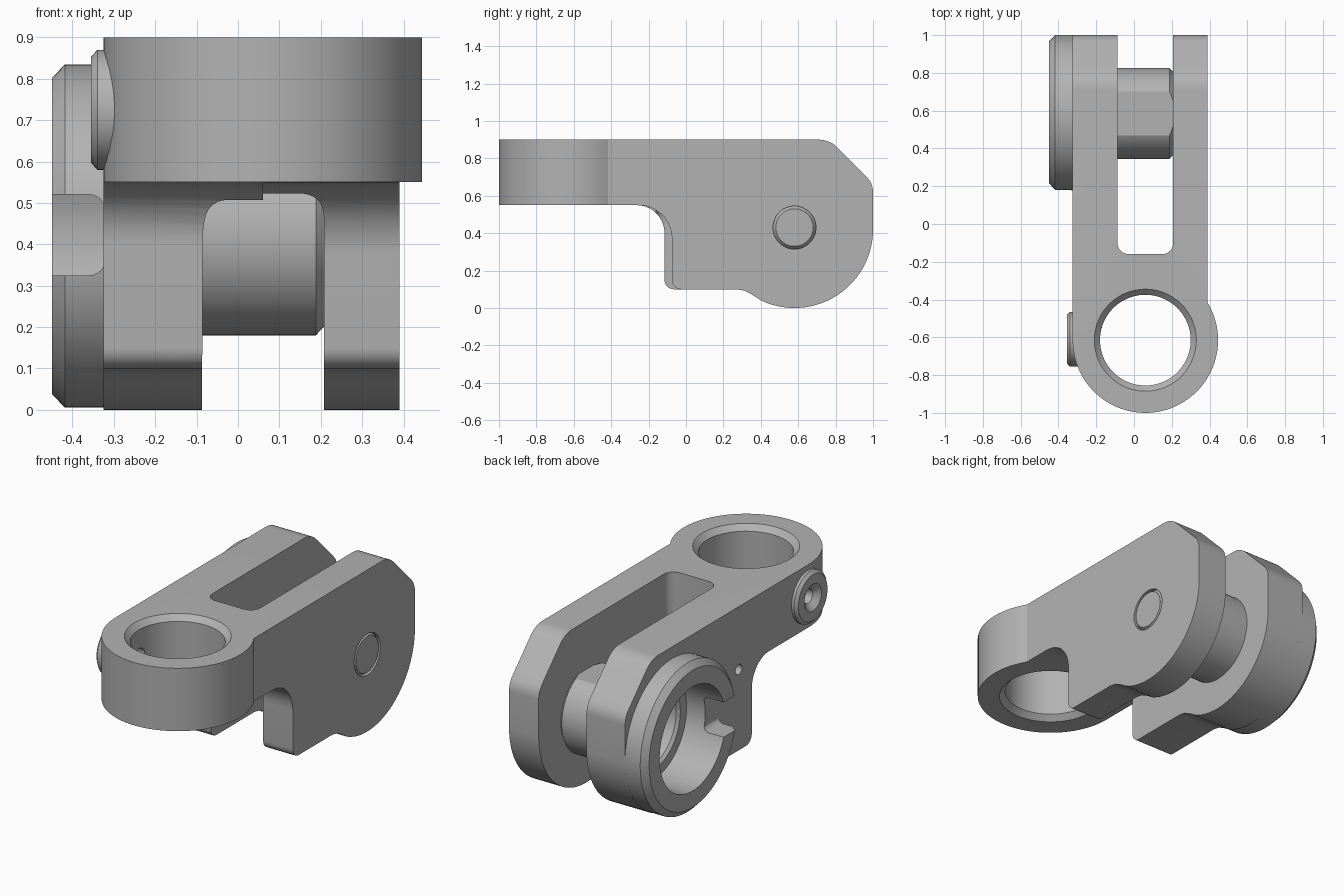
import bpy, bmesh
from math import sin, cos, pi, radians
from mathutils import Vector

if "Cube" in bpy.data.objects:
    bpy.data.objects.remove(bpy.data.objects["Cube"])

steel = bpy.data.materials.new("plain grey")
steel.use_nodes = True
GREY = (0.45, 0.45, 0.45, 1)
steel.diffuse_color = GREY
steel.node_tree.nodes["Principled BSDF"].inputs["Base Color"].default_value = GREY


def finish(bm, name):
    bmesh.ops.remove_doubles(bm, verts=bm.verts, dist=1e-5)
    bmesh.ops.recalc_face_normals(bm, faces=bm.faces)
    mesh = bpy.data.meshes.new(name)
    bm.to_mesh(mesh)
    bm.free()
    ob = bpy.data.objects.new(name, mesh)
    bpy.context.collection.objects.link(ob)
    mesh.materials.append(steel)
    return ob


def arc(cx, cy, r, a0, a1, n=10):
    angles = [radians(a0 + (a1 - a0) * i / n) for i in range(n + 1)]
    return [(cx + r * cos(a), cy + r * sin(a)) for a in angles]


def prism(name, pts, axis, lo, hi):
    """Extrude a 2D outline along an axis; the outline uses the other two axes in order."""
    bm = bmesh.new()

    def place(p, h):
        co = list(p)
        co.insert("XYZ".index(axis), h)
        return bm.verts.new(co)
    a = [place(p, lo) for p in pts]
    b = [place(p, hi) for p in pts]
    bm.faces.new(a)
    bm.faces.new(b)
    for i in range(len(pts)):
        j = (i + 1) % len(pts)
        bm.faces.new((a[i], a[j], b[j], b[i]))
    return finish(bm, name)


def lathe(name, profile, axis, c, n=72):
    """Revolve a closed (radius, height) profile about the X or Z axis through c."""
    bm = bmesh.new()
    rings = []
    for k in range(n):
        t = 2 * pi * k / n
        ring = []
        for r, h in profile:
            u, v = r * cos(t), r * sin(t)
            co = (h, c[0] + u, c[1] + v) if axis == "X" else (c[0] + u, c[1] + v, h)
            ring.append(bm.verts.new(co))
        rings.append(ring)
    for k in range(n):
        p, q = rings[k], rings[(k + 1) % n]
        for i in range(len(profile)):
            j = (i + 1) % len(profile)
            if profile[i][0] or profile[j][0]:
                bm.faces.new((p[i], p[j], q[j], q[i]))
    return finish(bm, name)


def combine(ob, cutter, op="DIFFERENCE"):
    mod = ob.modifiers.new("cut", "BOOLEAN")
    mod.operation, mod.object, mod.solver = op, cutter, "EXACT"
    bpy.context.view_layer.objects.active = ob
    bpy.ops.object.modifier_apply(modifier=mod.name)


def drop(*obs):
    for ob in obs:
        bpy.data.objects.remove(ob)


EYE = (0.06, -0.615)      # big eye, x and y
PIVOT = (0.585, 0.42)     # cross pivot, y and z
PORT = (-0.61, 0.725)     # side boss, y and z

# Body: plan outline trimmed by the side outline
plan = arc(*EYE, 0.385, 180, 391, 48) + [(0.39, 1.1), (-0.325, 1.1)]
body = prism("fork_body", plan, "Z", -0.1, 0.9)
side = ([(-1.2, 0.55)] + arc(-0.265, 0.4, 0.15, 90, 0) + arc(-0.065, 0.15, 0.05, 180, 270, 6)
        + [(0.27, 0.1), (0.31, 0.093), (0.35, 0.073)] + arc(0.58, 0.42, 0.42, 245, 360, 28)
        + arc(0.89, 0.62, 0.11, 0, 45, 6) + arc(0.71, 0.76, 0.14, 45, 90, 6) + [(-1.2, 1.2)])
# Keep the flat top of the plan block: the side outline closes above it
side[-1:] = [(0.71, 1.0), (-1.2, 1.0)]
trim = prism("trim", side, "X", -0.6, 0.6)
combine(body, trim, "INTERSECT")

# Right arm is set back slightly from the left one
relief = prism("relief", [(-0.3, 0.03), (-0.025, 0.03)] + arc(-0.025, 0.15, 0.05, 270, 180, 6)
               + arc(-0.255, 0.37, 0.18, 0, 82) + [(-0.3, 0.545)], "X", 0.06, 0.6)
slot = prism("slot", arc(-0.0275, -0.1, 0.06, 180, 270, 8) + arc(0.1475, -0.1, 0.06, 270, 360, 8)
             + [(0.2075, 1.3), (-0.0875, 1.3)], "Z", -0.3, 1.3)
eye_bore = lathe("eye_bore", [(0, 0.4), (0.30, 0.52), (0.30, 0.52), (0.24, 0.58), (0.24, 0.87),
                              (0.30, 0.93), (0, 0.93)], "Z", EYE, 96)
pin_groove = lathe("pin_groove", [(0.1, 0.395), (0.115, 0.395), (0.115, 0.37), (0.1, 0.389)],
                   "X", (0.58, 0.43))
cup_bore = lathe("cup_bore", [(0, -0.5), (0.29, -0.5), (0.29, -0.21), (0.235, -0.21),
                              (0.22, -0.195), (0.22, -0.13), (0, -0.13)], "X", PIVOT)
port_hole = lathe("port_hole", [(0, -0.5), (0.04, -0.5), (0.04, 0), (0, 0)], "X", PORT, 32)
side_hole = lathe("side_hole", [(0, -0.5), (0.028, -0.5), (0.028, 0), (0, 0)], "X", (0.0, 0.55), 24)
for cutter in (relief, slot, eye_bore, pin_groove, cup_bore, port_hole, side_hole):
    combine(body, cutter)

# Bearing cup on the left arm, with a notch through its front wall
cup = lathe("bearing_cup", [(0, -0.45), (0.382, -0.45), (0.415, -0.418), (0.415, -0.31),
                            (0, -0.31)], "X", PIVOT, 96)
notch = prism("notch", [(-0.6, 0.325)] + arc(-0.36, 0.365, 0.04, 270, 360, 6)
              + arc(-0.36, 0.48, 0.04, 0, 90, 6) + [(-0.6, 0.52)], "Y", 0.1, 0.45)
combine(cup, cup_bore)
combine(cup, notch)

# Cross barrel between the arms, flattened on top
barrel = lathe("cross_barrel", [(0, -0.11), (0.24, -0.11), (0.24, 0.188), (0.22, 0.207),
                                (0.2, 0.23), (0, 0.23)], "X", PIVOT)
flat = prism("flat", [(-0.3, 0), (0.4, 0), (0.4, 1), (-0.3, 1)], "Z", 0.63, 1)
combine(barrel, flat)

# Port boss on the side of the eye
boss = lathe("port_boss", [(0.04, -0.25), (0.04, -0.325), (0.075, -0.355), (0.128, -0.355),
                           (0.145, -0.34), (0.145, -0.25)], "X", PORT, 48)
drop(trim, relief, slot, eye_bore, pin_groove, cup_bore, port_hole, side_hole, notch, flat)

# Smooth shading with sharp edges kept
for ob in (body, cup, barrel, boss):
    bpy.ops.object.select_all(action="DESELECT")
    ob.select_set(True)
    bpy.context.view_layer.objects.active = ob
    bpy.ops.object.shade_smooth_by_angle(angle=radians(25))
